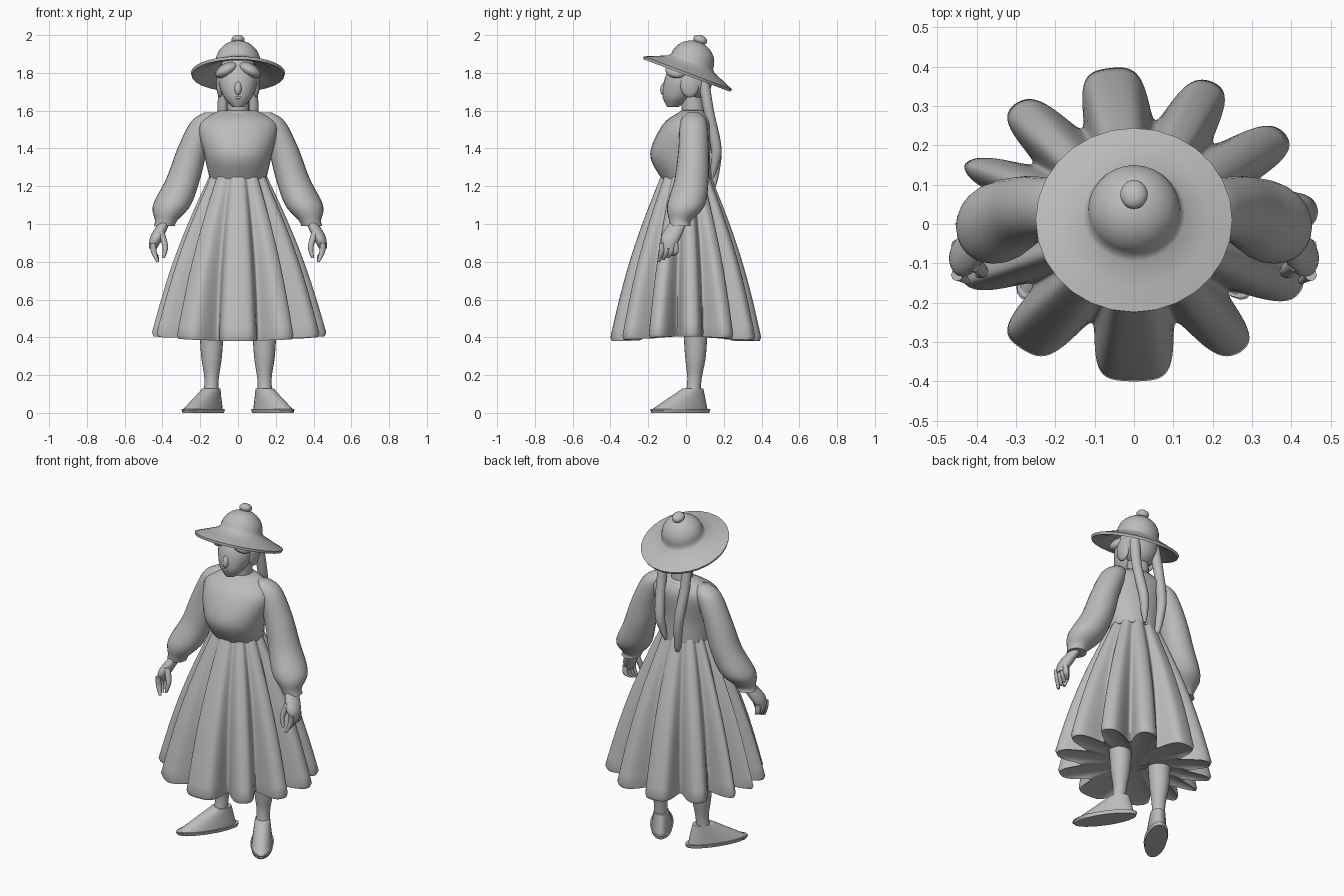
import bpy, bmesh, math
from mathutils import Matrix

cube = bpy.data.objects.get("Cube")
if cube:
    bpy.data.objects.remove(cube, do_unlink=True)

colour = (0.5, 0.5, 0.5, 1)
grey = bpy.data.materials.new("plain_grey")
grey.use_nodes = True
grey.diffuse_color = colour
grey.node_tree.nodes["Principled BSDF"].inputs["Base Color"].default_value = colour


def finish(name, bm, sharp_angle=60):
    bmesh.ops.recalc_face_normals(bm, faces=bm.faces)
    mesh = bpy.data.meshes.new(name)
    bm.to_mesh(mesh)
    bm.free()
    mesh.materials.append(grey)
    obj = bpy.data.objects.new(name, mesh)
    bpy.context.collection.objects.link(obj)
    bpy.ops.object.select_all(action='DESELECT')
    obj.select_set(True)
    bpy.context.view_layer.objects.active = obj
    bpy.ops.object.shade_smooth_by_angle(angle=math.radians(sharp_angle))


def bridge(bm, rings):
    """Join rings of points into a closed skin."""
    loops = [[bm.verts.new(point) for point in ring] for ring in rings]
    for lower, upper in zip(loops, loops[1:]):
        for i in range(len(lower)):
            bm.faces.new((lower[i - 1], lower[i], upper[i], upper[i - 1]))
    bm.faces.new(loops[0])
    bm.faces.new(loops[-1])


def ease(a, b, c, d, t):
    """Smooth curve from b to c, steered by the neighbours a and d."""
    bend = 2 * a - 5 * b + 4 * c - d
    twist = 3 * (b - c) + d - a
    return b + t / 2 * (c - a + t * (bend + t * twist))


def smooth_rows(rows, steps=6):
    padded = [rows[0], *rows, rows[-1]]
    result = []
    for quad in zip(padded, padded[1:], padded[2:], padded[3:]):
        for k in range(steps):
            result.append([ease(*values, k / steps) for values in zip(*quad)])
    return result + [rows[-1]]


def loft(name, rows, side=1, depth=1, place=Matrix(), sides=24):
    """Stack level ovals; a row is x, y, z, width radius and maybe depth radius."""
    full = [(*row[:4], row[-1] * depth) for row in rows]
    turns = [math.tau * i / sides for i in range(sides)]
    bm = bmesh.new()
    bridge(bm, [[(x + width * math.cos(turn), y + thick * math.sin(turn), z) for turn in turns]
                for x, y, z, width, thick in smooth_rows(full)])
    bm.transform(Matrix.Diagonal((side, 1, 1, 1)) @ place)
    finish(name, bm)


def blob(name, centre, size, tilt=0, axis='Y'):
    bm = bmesh.new()
    bmesh.ops.create_uvsphere(bm, u_segments=24, v_segments=14, radius=1)
    bm.transform(Matrix.LocRotScale(centre, Matrix.Rotation(tilt, 3, axis), size))
    finish(name, bm)


# Pleated skirt: an oval cone cut by narrow valleys, closed underneath
VALLEYS = [20, 50, 80, 115, 145, 170, 190, 215, 250, 290, 320, 350]
WAIST, HEM = 1.26, 0.4


def pleat(degrees):
    gap = min(abs((degrees - valley + 180) % 360 - 180) for valley in VALLEYS)
    return math.exp(-(gap / 6.5) ** 2)


def skirt_ring(t, shrink=1, lift=0):
    bulge = 0.025 * math.sin(math.pi * t)
    half_width = 0.15 + 0.32 * t + bulge
    half_depth = 0.13 + 0.27 * t + bulge
    ring = []
    for degrees in range(360):
        c, s = math.cos(math.radians(degrees)), math.sin(math.radians(degrees))
        r = shrink * (1 - (0.1 + 0.23 * t) * pleat(degrees))
        z = WAIST + (HEM - WAIST) * t + 0.025 * t * c * c + lift
        ring.append((half_width * c * r, half_depth * s * r, z))
    return ring


bm = bmesh.new()
levels = 16
rings = [skirt_ring(k / levels) for k in range(levels + 1)]
rings += [skirt_ring(1, 0.98, -0.02), skirt_ring(1, 0.9, -0.01), skirt_ring(1, 0.3)]
bridge(bm, rings)
finish("pleated_skirt", bm)

# Bodice, neck and collar
loft("bodice", [(0, 0, 1.24, .15, .13), (0, -.03, 1.37, .18, .16),
                (0, .01, 1.53, .21, .13), (0, .04, 1.6, .1, .06)])
loft("neck", [(0, .04, 1.57, .06), (0, .03, 1.7, .06)])
blob("collar", (0, .035, 1.58), (.1, .08, .03))

# Head and face
loft("head", [(0, -.07, 1.62, .03), (0, -.04, 1.68, .08),
              (0, 0, 1.78, .105), (0, .03, 1.9, .07)], depth=1.04)
blob("nose", (0, -.11, 1.72), (.02, .025, .04), -.3, 'X')
blob("lips", (0, -.11, 1.67), (.025, .015, .01))

# Hair
blob("hair_cap", (0, .05, 1.765), (.11, .09, .11))
for side, label in ((1, "left_"), (-1, "right_")):
    blob(label + "fringe", (side * .06, -.045, 1.815), (.065, .065, .035), side * .5)
    blob(label + "side_hair", (side * .095, .02, 1.74), (.02, .05, .07))
    tip = 1.24 if side > 0 else 1.18
    loft(label + "pigtail", [(.07, .09, 1.78, .03), (.08, .12, 1.6, .028),
                             (.065, .16, 1.4, .028), (.05, .15, tip + .06, .02),
                             (.04, .14, tip, .006)], side)

# Hat: a turned brim and round dome, tipped backwards, with a knob on top
tip_back = math.radians(-20.5)
hat_place = Matrix.Translation((0, .01, 1.8)) @ Matrix.Rotation(tip_back, 4, 'X')
profile = [(0, .1), (.1, .05), (.19, 0), (.245, -.015), (.25, 0), (.19, .025), (.13, .05)]
for k in range(9):
    turn = math.pi / 2 * k / 8
    profile.append((.118 * math.cos(turn), .065 + .11 * math.sin(turn)))
bm = bmesh.new()
line = [bm.verts.new((r, 0, z)) for r, z in profile]
edges = [bm.edges.new(pair) for pair in zip(line, line[1:])]
bmesh.ops.spin(bm, geom=line + edges, cent=(0, 0, 0), axis=(0, 0, 1),
               angle=math.tau, steps=28)
bmesh.ops.remove_doubles(bm, verts=bm.verts, dist=0.001)
bm.transform(hat_place)
finish("hat", bm)
blob("hat_knob", (0, .075, 1.975), (.035, .038, .025), tip_back, 'X')

for side, label in ((1, "left_"), (-1, "right_")):
    # Puffed sleeve gathered at the cuff
    loft(label + "sleeve", [(.15, .04, 1.59, .03), (.18, .04, 1.54, .07), (.24, .04, 1.4, .08),
                            (.29, .03, 1.24, .09), (.35, 0, 1.1, .1),
                            (.38, -.03, 1.02, .06), (.39, -.03, .99, .055)], side)
    # Hand with curled fingers
    loft(label + "palm", [(.39, -.04, 1.01, .03), (.43, -.08, .93, .035),
                          (.45, -.09, .87, .02)], side, depth=1.5)
    for k in range(4):
        y = -.13 + .025 * k
        loft(label + "finger", [(.45, y, .9, .015), (.445, y, .85, .015),
                                (.425, y - .015, .8 + .01 * k, .008)], side, sides=10)
    loft(label + "thumb", [(.41, -.1, .96, .02), (.385, -.12, .88, .015),
                           (.395, -.13, .82, .008)], side, sides=10)
    # Leg and outward-turned shoe, shrinking from sole to ankle
    loft(label + "leg", [(.14, .05, .46, .065), (.14, .05, .3, .055),
                         (.14, .045, .18, .038), (.145, .035, .08, .04)], side)
    place = Matrix.Translation((.184, -.03, 0)) @ Matrix.Rotation(math.radians(33), 4, 'Z')
    loft(label + "sole", [(0, 0, 0, .06, .18), (0, 0, .02, .065, .185)], side, place=place)
    upper = []
    for k in range(5):
        t = k / 4
        length = .18 - .12 * t
        upper.append((0, .17 - .03 * t - length, .01 + .12 * t, .06 - .018 * t, length))
    loft(label + "shoe", upper, side, place=place)
